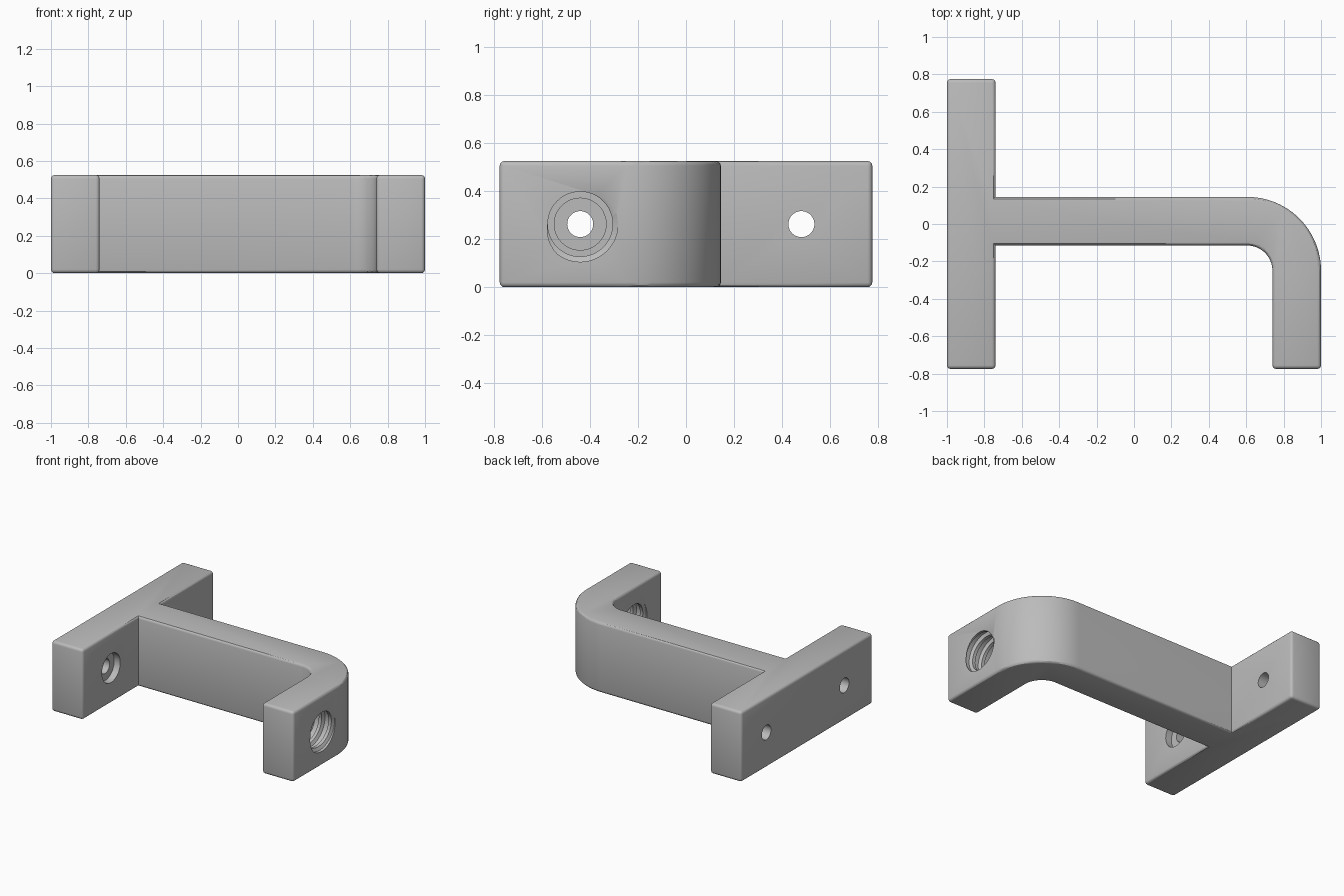
import bpy, bmesh, math
from mathutils import Matrix

cube = bpy.data.objects.get("Cube")
if cube:
    bpy.data.objects.remove(cube)

HEIGHT = 0.525
MID = HEIGHT / 2
HOLE_Y = 0.44

grey = bpy.data.materials.new("plain grey")
grey.use_nodes = True
colour = (0.5, 0.5, 0.5, 1)
grey.diffuse_color = colour
grey.node_tree.nodes["Principled BSDF"].inputs["Base Color"].default_value = colour


def make_object(name, bm):
    bmesh.ops.recalc_face_normals(bm, faces=bm.faces)
    mesh = bpy.data.meshes.new(name)
    bm.to_mesh(mesh)
    bm.free()
    mesh.materials.append(grey)
    obj = bpy.data.objects.new(name, mesh)
    bpy.context.collection.objects.link(obj)
    return obj


def arc(cx, cy, r, a0, a1, steps=24):
    angles = [math.radians(a0 + (a1 - a0) * i / steps) for i in range(steps + 1)]
    return [(cx + r * math.cos(a), cy + r * math.sin(a)) for a in angles]


def bracket():
    # Plan outline: mounting plate, arm and rounded hook
    outline = [(-1, -0.775), (-0.74, -0.775), (-0.74, -0.115)]
    outline += arc(0.605, -0.25, 0.135, 90, 0)
    outline += [(0.74, -0.775), (1, -0.775)]
    outline += arc(0.605, -0.25, 0.395, 0, 90)
    outline += [(-0.74, 0.145), (-0.74, 0.775), (-1, 0.775)]
    bm = bmesh.new()
    face = bm.faces.new([bm.verts.new((x, y, 0)) for x, y in outline])
    top = bmesh.ops.extrude_face_region(bm, geom=[face])["geom"]
    bmesh.ops.translate(bm, vec=(0, 0, HEIGHT),
                        verts=[g for g in top if isinstance(g, bmesh.types.BMVert)])
    bmesh.ops.recalc_face_normals(bm, faces=bm.faces)
    # Round the outer edges only, leaving the inside corners crisp
    edges = [e for e in bm.edges if e.calc_face_angle_signed() > math.radians(40)]
    bmesh.ops.bevel(bm, geom=edges, offset=0.02, offset_type='OFFSET',
                    segments=3, profile=0.5, affect='EDGES')
    return make_object("bracket", bm)


def cylinder_cutter(name, x0, x1, y, radius):
    bm = bmesh.new()
    place = Matrix.Translation(((x0 + x1) / 2, y, MID)) @ Matrix.Rotation(math.pi / 2, 4, 'Y')
    bmesh.ops.create_cone(bm, cap_ends=True, segments=48, radius1=radius,
                          radius2=radius, depth=x1 - x0, matrix=place)
    return make_object(name, bm)


def thread_cutter(name, x0, y, pitch, turns, minor, major, n=48):
    # Helical surface: each row is one edge of the thread profile
    profile = [(0, minor), (0.3, minor), (0.45, major), (0.85, major)]
    k = len(profile)
    bm = bmesh.new()
    rows = []
    for i in range(k * turns):
        t, r = profile[i % k]
        rows.append([bm.verts.new((x0 + pitch * (i // k + t + j / n),
                                   y + r * math.cos(math.tau * j / n),
                                   MID + r * math.sin(math.tau * j / n)))
                     for j in range(n)])
    for i in range(len(rows) - 1):
        for j in range(n - 1):
            bm.faces.new((rows[i][j], rows[i][j + 1], rows[i + 1][j + 1], rows[i + 1][j]))
        if i + k + 1 < len(rows):
            bm.faces.new((rows[i][-1], rows[i + k][0], rows[i + k + 1][0], rows[i + 1][-1]))
    # Close both ends with fans
    middle = x0 + pitch * turns / 2
    length = pitch * turns
    tips = [bm.verts.new((middle + s * length, y, MID)) for s in (-1, 1)]
    for e in [e for e in bm.edges if e.is_boundary]:
        a, b = e.verts
        bm.faces.new((a, b, tips[0 if (a.co.x + b.co.x) / 2 < middle else 1]))
    return make_object(name, bm)


body = bracket()
cutters = [
    cylinder_cutter("front_screw_hole_cutter", -1.1, -0.65, -HOLE_Y, 0.054),
    cylinder_cutter("back_screw_hole_cutter", -1.1, -0.65, HOLE_Y + 0.04, 0.054),
    cylinder_cutter("recess_cutter", -0.79, -0.65, -HOLE_Y, 0.108),
    thread_cutter("thread_cutter", 0.56, -HOLE_Y, 0.08, 8, 0.135, 0.157),
]

# Cut the holes, then remove the cutters
for cutter in cutters:
    cutter.hide_render = True
    mod = body.modifiers.new(cutter.name, 'BOOLEAN')
    mod.operation = 'DIFFERENCE'
    mod.solver = 'EXACT'
    mod.object = cutter
    bpy.ops.object.select_all(action='DESELECT')
    body.select_set(True)
    bpy.context.view_layer.objects.active = body
    bpy.ops.object.modifier_apply(modifier=mod.name)
    bpy.data.objects.remove(cutter)

bpy.ops.object.shade_smooth_by_angle(angle=math.radians(30))
